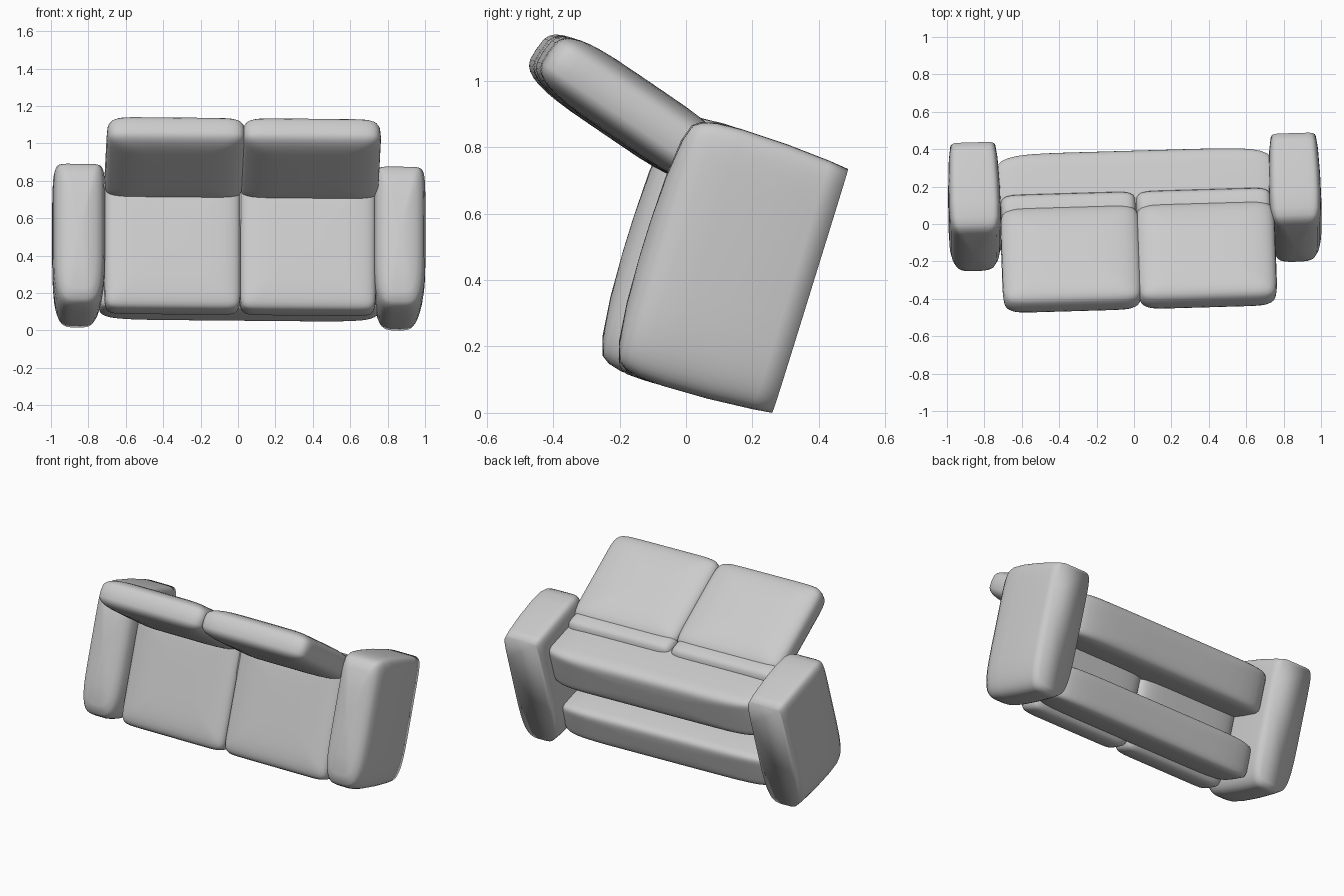
import bpy, bmesh
from math import sin, cos, pi, radians, copysign
from mathutils import Matrix, Vector

cube = bpy.data.objects.get("Cube")
if cube:
    bpy.data.objects.remove(cube, do_unlink=True)

fabric = bpy.data.materials.new("grey fabric")
fabric.use_nodes = True
GREY = (0.6, 0.6, 0.6, 1)
fabric.diffuse_color = GREY
fabric.node_tree.nodes["Principled BSDF"].inputs["Base Color"].default_value = GREY

# The sofa is built upright (x across, y to its back, z up), then tipped over.
TIP = (Matrix.Translation((0, 0.235, 0.0125)) @ Matrix.Rotation(0.029, 4, "Z")
       @ Matrix.Rotation(0.009, 4, "Y") @ Matrix.Rotation(radians(72.8), 4, "X"))
SIDES = 48


def power(value, e):
    return copysign(abs(value) ** e, value)


def skin(name, rings, place, sharp):
    """Join rings of points into a closed, smooth-shaded object."""
    bm = bmesh.new()
    loops = [[bm.verts.new(p) for p in ring] for ring in rings]
    for low, high in zip(loops, loops[1:]):
        for i in range(SIDES):
            j = (i + 1) % SIDES
            bm.faces.new((low[i], low[j], high[j], high[i]))
    bm.faces.new(loops[0][::-1])
    bm.faces.new(loops[-1])
    bmesh.ops.recalc_face_normals(bm, faces=bm.faces)
    bm.transform(TIP @ place)
    mesh = bpy.data.meshes.new(name)
    bm.to_mesh(mesh)
    bm.free()
    mesh.materials.append(fabric)
    obj = bpy.data.objects.new(name, mesh)
    bpy.context.collection.objects.link(obj)
    bpy.ops.object.select_all(action="DESELECT")
    obj.select_set(True)
    bpy.context.view_layer.objects.active = obj
    bpy.ops.object.shade_smooth_by_angle(angle=radians(sharp))


def pad(name, half, place, corner, edge, steps=18):
    """Padded block: corner rounds its outline, edge rounds its thickness (z)."""
    rings = []
    for k in range(steps + 1):
        phi = (k / steps - 0.5) * pi * 0.98
        r, z = power(cos(phi), edge), power(sin(phi), edge)
        rings.append([Vector((half[0] * r * power(cos(a), corner),
                              half[1] * r * power(sin(a), corner), half[2] * z))
                      for a in (2 * pi * (i + 0.5) / SIDES for i in range(SIDES))])
    skin(name, rings, place, 60)


def arm(name, x):
    """Armrest: round front, squarer back, flat base and crowned top."""
    levels = ((0, .123, .385), (.06, .131, .392), (.2, .138, .402), (.34, .14, .405),
              (.42, .137, .4), (.46, .128, .389), (.485, .114, .372),
              (.502, .087, .32), (.515, .05, .2), (.52, .015, .06))
    rings = []
    for z, hx, hy in levels:
        ring = []
        for i in range(SIDES):
            a = 2 * pi * (i + 0.5) / SIDES
            e = 0.5 if sin(a) < 0 else 0.22
            ring.append(Vector((hx * power(cos(a), e), hy * power(sin(a), e), z)))
        rings.append(ring)
    skin(name, rings, Matrix.Translation((x, 0.38, 0)), 120)


arm("left_arm", 0.852)
arm("right_arm", -0.862)

# Frame rails between the arms
pad("back_panel", (0.75, 0.14, 0.195), Matrix.Translation((0, 0.545, 0.225)), 0.2, 0.35)
pad("front_rail", (0.75, 0.115, 0.13), Matrix.Translation((0, 0.125, 0.185)), 0.25, 0.35)

# Loose cushions
LEAN = Matrix.Rotation(radians(73), 4, "X")
for side, x in (("left", 0.362), ("right", -0.362)):
    pad(side + "_seat_cushion", (0.365, 0.375, 0.1),
        Matrix.Translation((x, 0.35, 0.36)), 0.14, 0.4)
    pad(side + "_back_cushion", (0.372, 0.312, 0.1),
        Matrix.Translation((x + 0.005, 0.742, 0.66)) @ LEAN, 0.2, 0.55)
